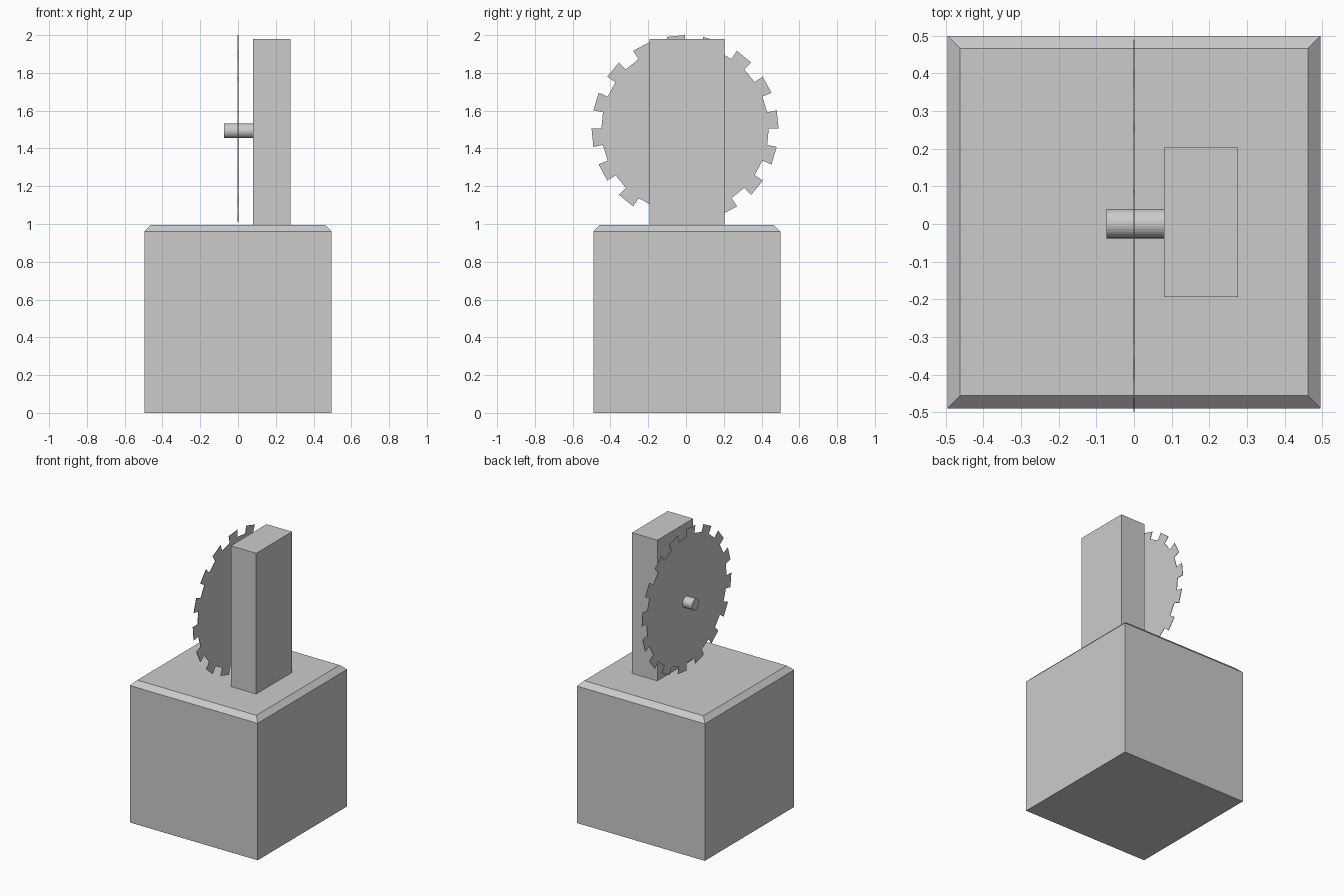
import bpy
import bmesh
from math import cos, sin, radians
from mathutils import Matrix, Vector

cube = bpy.data.objects.get("Cube")
if cube:
    bpy.data.objects.remove(cube, do_unlink=True)

# One plain grey for the whole model
GREY = (0.6, 0.6, 0.6, 1)
grey = bpy.data.materials.new("plain grey")
grey.use_nodes = True
grey.diffuse_color = GREY
grey.node_tree.nodes["Principled BSDF"].inputs["Base Color"].default_value = GREY


def finish(name, bm):
    bmesh.ops.recalc_face_normals(bm, faces=bm.faces)
    mesh = bpy.data.meshes.new(name)
    bm.to_mesh(mesh)
    bm.free()
    mesh.materials.append(grey)
    obj = bpy.data.objects.new(name, mesh)
    bpy.context.collection.objects.link(obj)
    return obj


def box(low, high):
    low, high = Vector(low), Vector(high)
    bm = bmesh.new()
    place = Matrix.Translation((low + high) / 2) @ Matrix.Diagonal((*(high - low), 1))
    bmesh.ops.create_cube(bm, size=1, matrix=place)
    return bm


# Base block with a chamfered top rim
TOP = 0.994
bm = box((-0.496, -0.49, 0), (0.496, 0.5, TOP))
rim = [e for e in bm.edges if all(v.co.z > TOP / 2 for v in e.verts)]
bmesh.ops.bevel(bm, geom=rim, offset=0.034, segments=1, affect='EDGES')
finish("base_block", bm)

# Upright post
finish("post", box((0.08, -0.194, TOP), (0.277, 0.203, 1.98)))

# Axle from the post through the blade
bm = bmesh.new()
bmesh.ops.create_cone(
    bm, cap_ends=True, segments=32, radius1=0.039, radius2=0.039, depth=0.153,
    matrix=Matrix.Translation((0.0035, 0.001, 1.493)) @ Matrix.Rotation(radians(90), 4, 'Y'))
finish("axle", bm)

# Thin toothed blade: each tooth spans half of its pitch
TEETH, OUTER, INNER, THICK = 16, 0.495, 0.443, 0.003
centre = Vector((-THICK / 2, -0.005, 1.505))
step = radians(360 / TEETH / 2)
bm = bmesh.new()
ring = []
for i in range(TEETH):
    start, end = 2 * i * step, (2 * i + 1) * step
    for angle, r in ((start, INNER), (start, OUTER), (end, OUTER), (end, INNER)):
        ring.append(bm.verts.new(centre + Vector((0, r * cos(angle), r * sin(angle)))))
disc = bm.faces.new(ring)
side = bmesh.ops.extrude_face_region(bm, geom=[disc], use_keep_orig=True)
moved = [g for g in side["geom"] if isinstance(g, bmesh.types.BMVert)]
bmesh.ops.translate(bm, verts=moved, vec=(THICK, 0, 0))
finish("saw_blade", bm)
